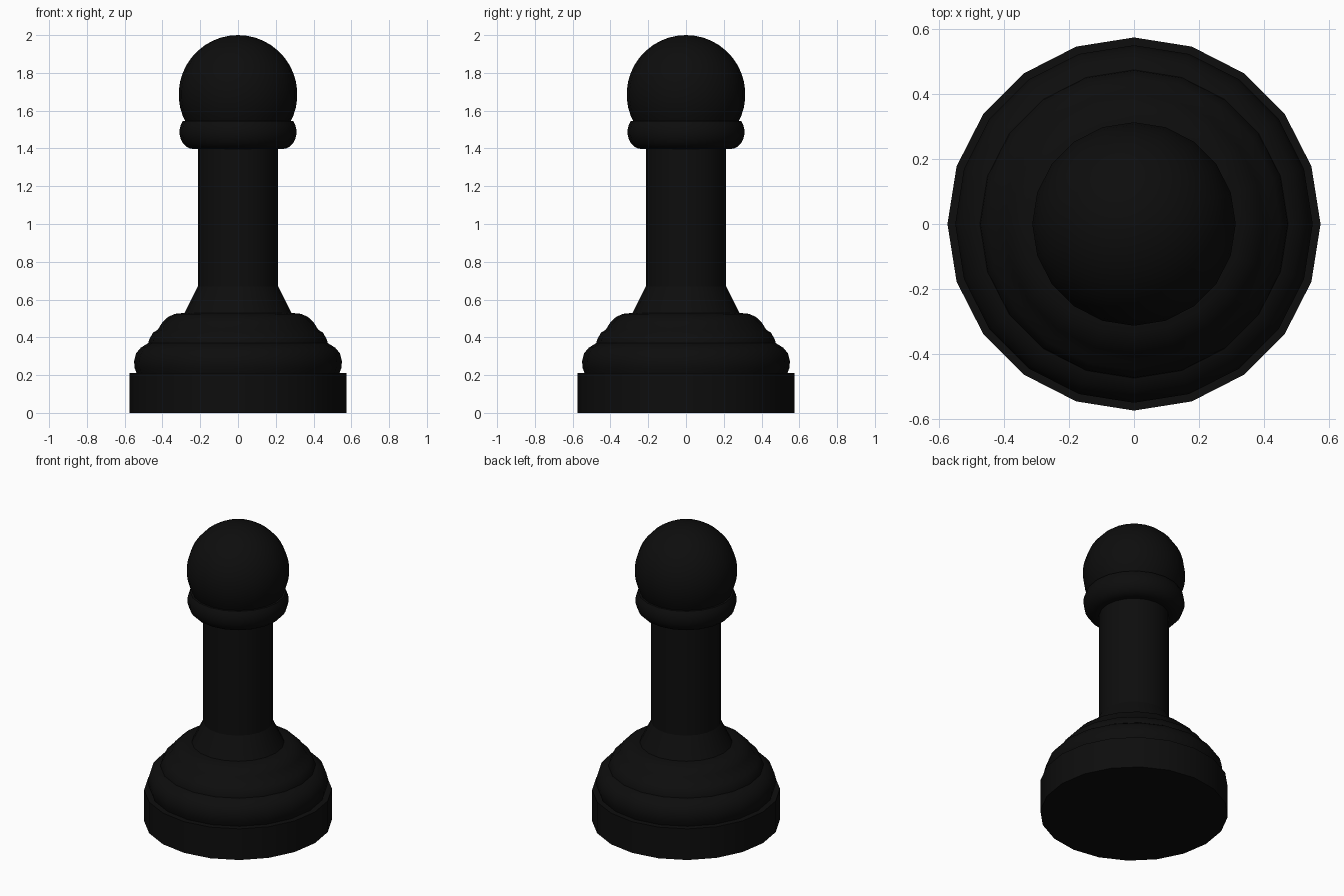
import bpy, bmesh, math

SIDES = 20

cube = bpy.data.objects.get("Cube")
if cube:
    bpy.data.objects.remove(cube, do_unlink=True)

black = bpy.data.materials.new("black")
black.use_nodes = True
color = (0.004, 0.004, 0.004, 1)
black.diffuse_color = color
bsdf = black.node_tree.nodes["Principled BSDF"]
bsdf.inputs["Base Color"].default_value = color


def lathe(name, profile, sharp=40):
    """Turn a bottom-to-top (radius, height) profile around z and cap both ends."""
    bm = bmesh.new()
    rings = []
    for r, z in profile:
        if r < 1e-4:
            rings.append([bm.verts.new((0, 0, z))])
        else:
            turn = [math.tau * i / SIDES for i in range(SIDES)]
            rings.append([bm.verts.new((r * math.cos(a), r * math.sin(a), z)) for a in turn])
    for low, high in zip(rings, rings[1:]):
        for i in range(SIDES):
            j = (i + 1) % SIDES
            if len(high) == 1:
                bm.faces.new((low[i], low[j], high[0]))
            else:
                bm.faces.new((low[i], low[j], high[j], high[i]))
    bm.faces.new(rings[0][::-1])
    if len(rings[-1]) > 1:
        bm.faces.new(rings[-1])
    mesh = bpy.data.meshes.new(name)
    bm.to_mesh(mesh)
    bm.free()
    mesh.materials.append(black)
    obj = bpy.data.objects.new(name, mesh)
    bpy.context.collection.objects.link(obj)
    bpy.ops.object.select_all(action="DESELECT")
    obj.select_set(True)
    bpy.context.view_layer.objects.active = obj
    bpy.ops.object.shade_smooth_by_angle(angle=math.radians(sharp))
    return obj


def arc(cr, cz, rr, rz, start, end, steps):
    """Elliptical stretch of a profile, angles in degrees from straight out."""
    angles = [math.radians(start + (end - start) * i / steps) for i in range(steps + 1)]
    return [(cr + rr * math.cos(a), cz + rz * math.sin(a)) for a in angles]


# Foot: plain drum with two rounded steps on it
lathe("base", [(0.574, 0), (0.574, 0.21)])
lathe("lower_ring", [(0.535, 0.205), (0.548, 0.24), (0.55, 0.275), (0.54, 0.315),
                     (0.515, 0.345), (0.475, 0.37)])
lathe("upper_ring", [(0.475, 0.365), (0.472, 0.385), (0.45, 0.425), (0.425, 0.44),
                     (0.40, 0.48), (0.37, 0.508), (0.335, 0.524), (0.28, 0.53)])

# Stem
lathe("flare", [(0.285, 0.525), (0.213, 0.67)])
lathe("column", [(0.213, 0.66), (0.213, 1.41)])

# Collar and ball
lathe("collar", arc(0.235, 1.487, 0.075, 0.09, -90, 40, 8))
lathe("head", arc(0, 1.686, 0.314, 0.314, -30, 90, 14))
